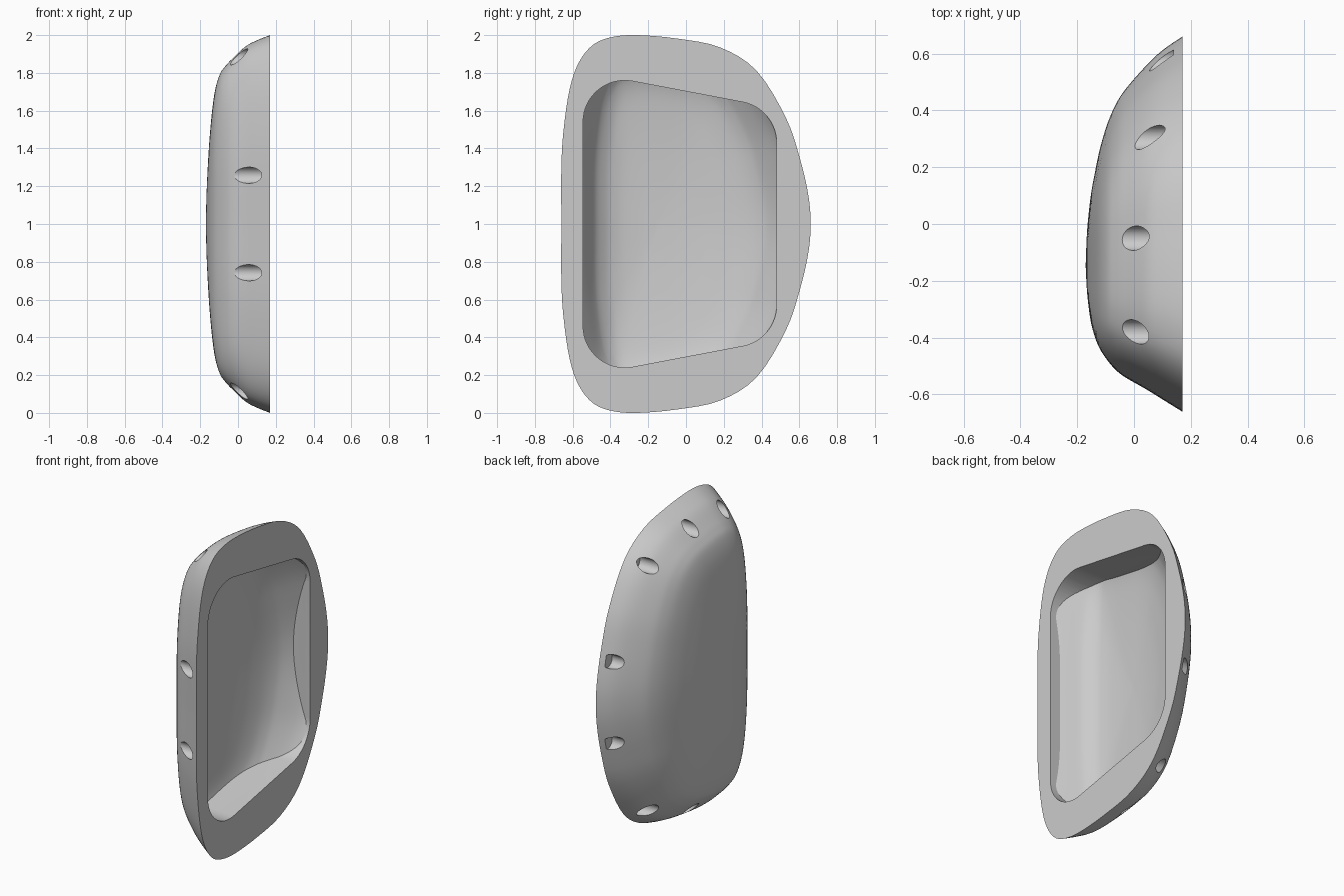
import bpy, bmesh
from math import sin, cos, radians
from mathutils import Vector

cube = bpy.data.objects.get("Cube")
if cube:
    bpy.data.objects.remove(cube, do_unlink=True)

RIM_X = 0.17
WALL = 0.06

grey = bpy.data.materials.new("plain grey")
grey.use_nodes = True
grey.diffuse_color = (0.6, 0.6, 0.6, 1)
grey.node_tree.nodes["Principled BSDF"].inputs["Base Color"].default_value = (0.6, 0.6, 0.6, 1)


def spline(points, steps, closed):
    """Catmull-Rom curve through points of any dimension."""
    pts = [Vector(p) for p in points]
    n = len(pts)
    get = (lambda i: pts[i % n]) if closed else (lambda i: pts[min(max(i, 0), n - 1)])
    out = []
    for i in range(n if closed else n - 1):
        a, b, c, d = (get(i + k) for k in (-1, 0, 1, 2))
        for s in range(steps):
            t = s / steps
            out.append(b + (c - a) * t / 2 + (a * 2 - b * 5 + c * 4 - d) * t * t / 2
                       + (b * 3 - a - c * 3 + d) * t ** 3 / 2)
    return out if closed else out + [pts[-1]]


def finish(bm, name):
    bmesh.ops.recalc_face_normals(bm, faces=bm.faces)
    mesh = bpy.data.meshes.new(name)
    bm.to_mesh(mesh)
    bm.free()
    mesh.materials.append(grey)
    obj = bpy.data.objects.new(name, mesh)
    bpy.context.collection.objects.link(obj)
    return obj


# Rim outline: (y, height above the middle), upper half, then mirrored
half = [(-.66, 0), (-.66, .3), (-.648, .5), (-.615, .72), (-.565, .86), (-.49, .95),
        (-.39, .99), (-.26, 1), (-.05, .982), (.18, .935), (.375, .81), (.53, .56),
        (.605, .34), (.648, .15), (.66, 0)]
outline = spline(half + [(y, -z) for y, z in half[-2:0:-1]], 4, True)

# Dome levels: x, front edge, back edge, half height
levels = spline([(RIM_X, -.66, .66, 1), (.1, -.617, .612, .972), (.04, -.58, .555, .94),
                 (-.03, -.54, .475, .875), (-.065, -.513, .42, .838), (-.095, -.478, .35, .795),
                 (-.12, -.44, .265, .715), (-.137, -.4, .185, .6), (-.153, -.34, .095, .42),
                 (-.165, -.245, -.02, .2), (-.17, -.155, -.135, .02)], 4, False)


def dome(name, inset):
    """Solid dome; an inset one is offset inward and carried past the rim."""
    bm = bmesh.new()
    rings = []
    for x, front, back, h in levels:
        rings.append([bm.verts.new((x, front + (back - front) * (y + .66) / 1.32, 1 + h * z))
                      for y, z in outline])
    n = len(outline)
    for outer, inner in zip(rings, rings[1:]):
        for j in range(n):
            k = (j + 1) % n
            bm.faces.new((outer[j], outer[k], inner[k], inner[j]))
    bm.faces.new(rings[-1])
    bm.normal_update()
    edge = rings[0]
    if inset:
        for v, offset in [(v, v.normal * inset) for v in bm.verts]:
            v.co -= offset
        edge = [bm.verts.new((.4, v.co.y, v.co.z)) for v in rings[0]]
        for j in range(n):
            k = (j + 1) % n
            bm.faces.new((edge[j], edge[k], rings[0][k], rings[0][j]))
    bm.faces.new(edge[::-1])
    return finish(bm, name)


def prism(name, profile, x0, x1):
    """Extrude a (y, z) profile along x."""
    bm = bmesh.new()
    face = bm.faces.new([bm.verts.new((x0, y, z)) for y, z in profile])
    ext = bmesh.ops.extrude_face_region(bm, geom=[face])
    moved = [g for g in ext["geom"] if isinstance(g, bmesh.types.BMVert)]
    bmesh.ops.translate(bm, verts=moved, vec=(x1 - x0, 0, 0))
    return finish(bm, name)


def arc(cy, cz, r, start, end, steps):
    return [(cy + r * cos(radians(start + (end - start) * i / steps)),
             cz + r * sin(radians(start + (end - start) * i / steps))) for i in range(steps + 1)]


def cut(target, cutter, operation):
    """Apply a boolean and discard the cutter."""
    cutter.hide_render = True
    mod = target.modifiers.new("cut", "BOOLEAN")
    mod.operation = operation
    mod.solver = "EXACT"
    mod.object = cutter
    bpy.context.view_layer.objects.active = target
    bpy.ops.object.modifier_apply(modifier=mod.name)
    bpy.data.objects.remove(cutter, do_unlink=True)


shell = dome("handle_shell", 0)

# Pocket: rounded trapezoid whose floor follows the dome
top = arc(.26, .429, .22, 0, 79.2, 14) + arc(-.325, .54, .22, 79.2, 180, 16)
pocket = prism("pocket_cutter", [(y, 1 + z) for y, z in top + [(y, -z) for y, z in top[::-1]]],
               -.3, .3)
cut(pocket, dome("pocket_floor", WALL), "INTERSECT")
cut(shell, pocket, "DIFFERENCE")

# Blind round holes around the dome, drilled straight towards the rim
for y, z in ((-.59, .258), (.582, .258), (-.38, .885), (-.05, .888), (.305, .775)):
    for side in (1, -1):
        hole = prism("hole_cutter", arc(y, 1 + side * z, .043, 0, 352.5, 47), -.3, .14)
        cut(shell, hole, "DIFFERENCE")

# Smooth shading with crisp rim, pocket and hole edges
bpy.ops.object.select_all(action="DESELECT")
shell.select_set(True)
bpy.context.view_layer.objects.active = shell
bpy.ops.object.shade_smooth_by_angle(angle=radians(30))
